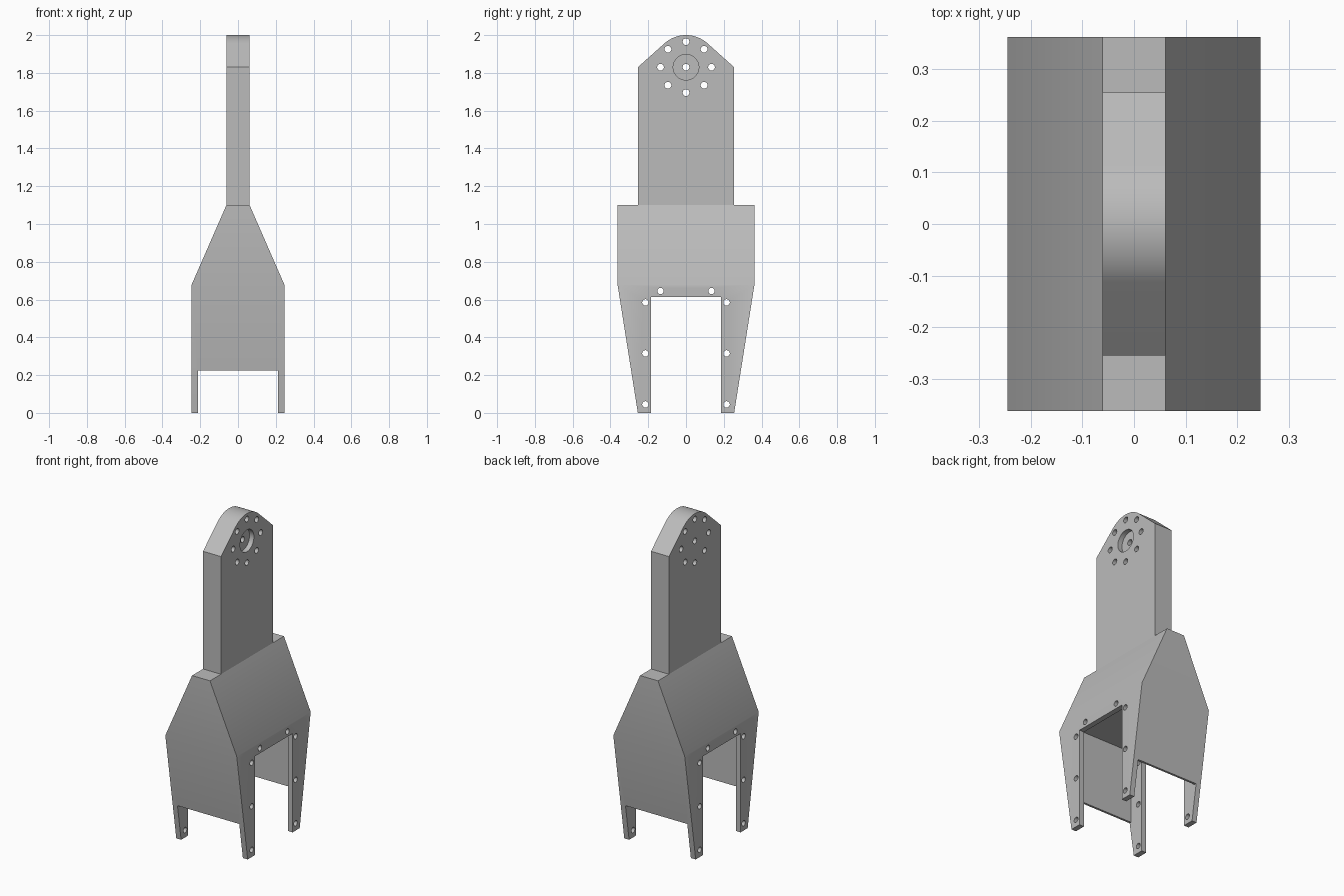
import bpy, bmesh, math

if "Cube" in bpy.data.objects:
    bpy.data.objects.remove(bpy.data.objects["Cube"])

GREY = bpy.data.materials.new("plain grey")
GREY.diffuse_color = (0.5, 0.5, 0.5, 1)
GREY.use_nodes = True
GREY.node_tree.nodes["Principled BSDF"].inputs["Base Color"].default_value = GREY.diffuse_color


def finish(name, bm):
    bmesh.ops.recalc_face_normals(bm, faces=bm.faces)
    mesh = bpy.data.meshes.new(name)
    bm.to_mesh(mesh)
    bm.free()
    mesh.materials.append(GREY)
    ob = bpy.data.objects.new(name, mesh)
    bpy.context.collection.objects.link(ob)
    return ob


def hull(name, points):
    bm = bmesh.new()
    for p in points:
        bm.verts.new(p)
    bmesh.ops.convex_hull(bm, input=bm.verts)
    bmesh.ops.dissolve_limit(bm, angle_limit=0.01, verts=bm.verts, edges=bm.edges)
    return finish(name, bm)


def box(name, x, y, z0, z1):
    return hull(name, [(sx * x, sy * y, z) for sx in (-1, 1) for sy in (-1, 1) for z in (z0, z1)])


def prism(name, profile, x0, x1):
    """Extrude a (y, z) outline along x."""
    bm = bmesh.new()
    face = bm.faces.new([bm.verts.new((x0, y, z)) for y, z in profile])
    out = bmesh.ops.extrude_face_region(bm, geom=[face])
    for v in out["geom"]:
        if isinstance(v, bmesh.types.BMVert):
            v.co.x = x1
    return finish(name, bm)


def rod(name, y, z, r, x0=-0.5, x1=0.5, n=20):
    ring = [(y + r * math.cos(2 * math.pi * i / n), z + r * math.sin(2 * math.pi * i / n)) for i in range(n)]
    return prism(name, ring, x0, x1)


def cut(target, cutters):
    bpy.context.view_layer.objects.active = target
    for c in cutters:
        m = target.modifiers.new("cut", "BOOLEAN")
        m.operation, m.solver, m.object = "DIFFERENCE", "EXACT", c
        bpy.ops.object.modifier_apply(modifier=m.name)
        bpy.data.objects.remove(c)


def smooth(ob):
    bpy.ops.object.select_all(action="DESELECT")
    ob.select_set(True)
    bpy.context.view_layer.objects.active = ob
    bpy.ops.object.shade_smooth_by_angle(angle=math.radians(25))


# Tapered base: narrow feet, wide shoulder, sloping roof
W, D, P, Q = 0.245, 0.3625, 0.0615, 0.255
base = hull("base", [(sx * x, sy * y, z) for sx in (-1, 1) for sy in (-1, 1)
                     for x, y, z in ((W, Q, 0), (W, D, 0.68), (P, D, 1.10))])
cutters = [box("cavity", 0.212, 0.277, -0.1, 0.68),
           box("side_opening", 0.5, 0.185, -0.1, 0.613),
           box("end_opening", 0.212, 0.6, -0.1, 0.225)]
# Fixing holes in the legs and above the side opening
for s in (-1, 1):
    for y, z in ((0.215, 0.045), (0.215, 0.315), (0.215, 0.585), (0.135, 0.645)):
        cutters.append(rod("leg_hole", s * y, z, 0.017))
cut(base, cutters)
smooth(base)

# Upright plate with rounded top
C, R = 1.83, 0.17
a0 = math.acos(R / Q)
arc = [a0 + (math.pi - 2 * a0) * i / 24 for i in range(25)]
upright = prism("upright", [(-Q, 1.10), (Q, 1.10), (Q, C)]
                + [(R * math.cos(a), C + R * math.sin(a)) for a in arc] + [(-Q, C)], -P, P)
# Ring of holes, centre hole and one-sided round recess
cutters = [rod("ring_hole", 0.135 * math.cos(i * math.pi / 4), C + 0.135 * math.sin(i * math.pi / 4), 0.018)
           for i in range(8)]
cutters += [rod("centre_hole", 0, C, 0.018), rod("recess", 0, C, 0.068, P - 0.03, 0.2, 40)]
cut(upright, cutters)
smooth(upright)
